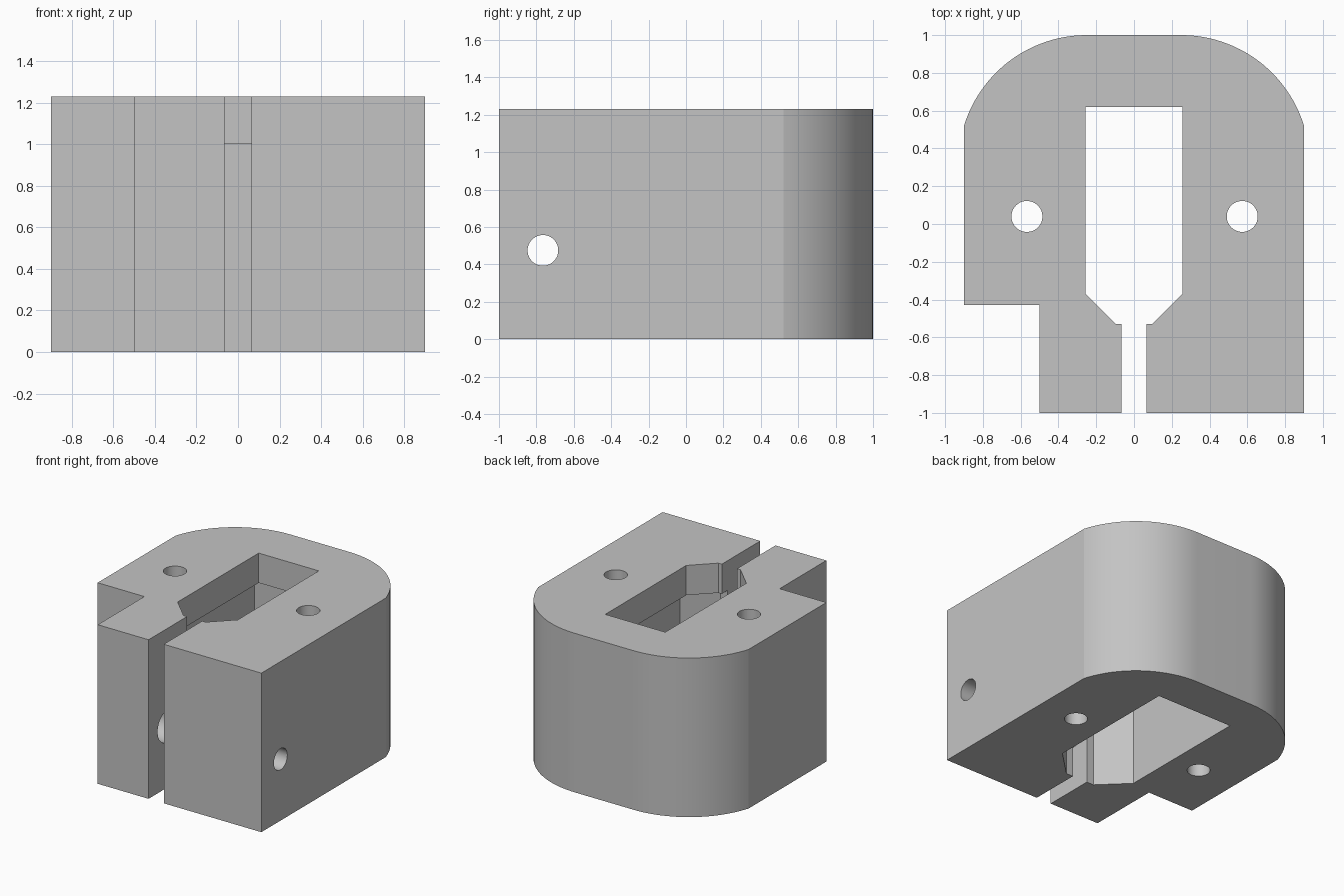
import bpy, bmesh, math
from mathutils import Matrix

cube = bpy.data.objects.get("Cube")
if cube:
    bpy.data.objects.remove(cube, do_unlink=True)

HEIGHT, LEDGE = 1.23, 1.0
SLOT = 0.065          # half width of the clamping slot
EPS = 0.1             # overshoot of the cutters

grey = bpy.data.materials.new("plain grey")
grey.use_nodes = True
colour = (0.55, 0.55, 0.55, 1)
grey.diffuse_color = colour
grey.node_tree.nodes["Principled BSDF"].inputs["Base Color"].default_value = colour


def make_object(name, bm):
    bmesh.ops.recalc_face_normals(bm, faces=bm.faces)
    mesh = bpy.data.meshes.new(name)
    bm.to_mesh(mesh)
    bm.free()
    mesh.materials.append(grey)
    obj = bpy.data.objects.new(name, mesh)
    bpy.context.collection.objects.link(obj)
    return obj


def prism(name, outline, bottom, top):
    bm = bmesh.new()
    face = bm.faces.new([bm.verts.new((x, y, bottom)) for x, y in outline])
    ext = bmesh.ops.extrude_face_region(bm, geom=[face])["geom"]
    verts = [v for v in ext if isinstance(v, bmesh.types.BMVert)]
    bmesh.ops.translate(bm, verts=verts, vec=(0, 0, top - bottom))
    return make_object(name, bm)


def drill(name, centre, radius, length, along_x=False):
    bm = bmesh.new()
    bmesh.ops.create_cone(bm, cap_ends=True, segments=48, radius1=radius,
                          radius2=radius, depth=length)
    turn = Matrix.Rotation(math.pi / 2, 4, "Y") if along_x else Matrix()
    bm.transform(Matrix.Translation(centre) @ turn)
    return make_object(name, bm)


def mirrored(points):
    return points + [(-x, y) for x, y in reversed(points)]


# Outer block with large rounded back corners and a notched front right corner
R, CX, CY = 0.68, 0.25, 0.32
start = math.asin(0.2 / R)
arc = [(CX + R * math.cos(a), CY + R * math.sin(a))
       for a in (start + (math.pi / 2 - start) * i / 24 for i in range(25))]
arc[0] = (0.9, arc[0][1])
notch = [(-0.9, -0.43), (-0.5, -0.43), (-0.5, -1)]

# Slot, throat and upper pocket are part of the same outline
pocket = [(SLOT, -0.53), (0.095, -0.53), (0.257, -0.37), (0.257, 0.62)]
inner = [(-SLOT, -1)] + [(-x, y) for x, y in pocket] + pocket[::-1] + [(SLOT, -1)]
body = prism("clamp_block", mirrored(arc) + notch + inner + [(0.9, -1)], 0, HEIGHT)

# Wider pocket below the ledge
wide = mirrored([(0.125, -0.6), (0.33, -0.4), (0.33, 0.67)])
cutters = [prism("lower_pocket_cutter", wide, -EPS, LEDGE)]

# Vertical bolt holes and the cross hole, wider in the notched ear
for side, x in (("left", 0.573), ("right", -0.567)):
    cutters.append(drill(side + "_bolt_cutter", (x, 0.04, HEIGHT / 2), 0.082, 2))
cutters.append(drill("cross_screw_cutter", (0.5, -0.765, 0.475), 0.082, 1, True))
cutters.append(drill("ear_clearance_cutter", (-0.5, -0.765, 0.475), 0.125, 1, True))

for cutter in cutters:
    cutter.hide_render = True
    mod = body.modifiers.new(cutter.name, "BOOLEAN")
    mod.operation, mod.solver, mod.object = "DIFFERENCE", "EXACT", cutter

# Bake the cuts and remove the cutters
bpy.context.view_layer.update()
graph = bpy.context.evaluated_depsgraph_get()
mesh = bpy.data.meshes.new_from_object(body.evaluated_get(graph))
body.modifiers.clear()
body.data = mesh
for cutter in cutters:
    bpy.data.objects.remove(cutter, do_unlink=True)

# One material, rounded surfaces smooth, edges sharp
mesh.materials.clear()
mesh.materials.append(grey)
for poly in mesh.polygons:
    poly.material_index = 0
mesh.shade_smooth()
mesh.set_sharp_from_angle(angle=math.radians(12))
